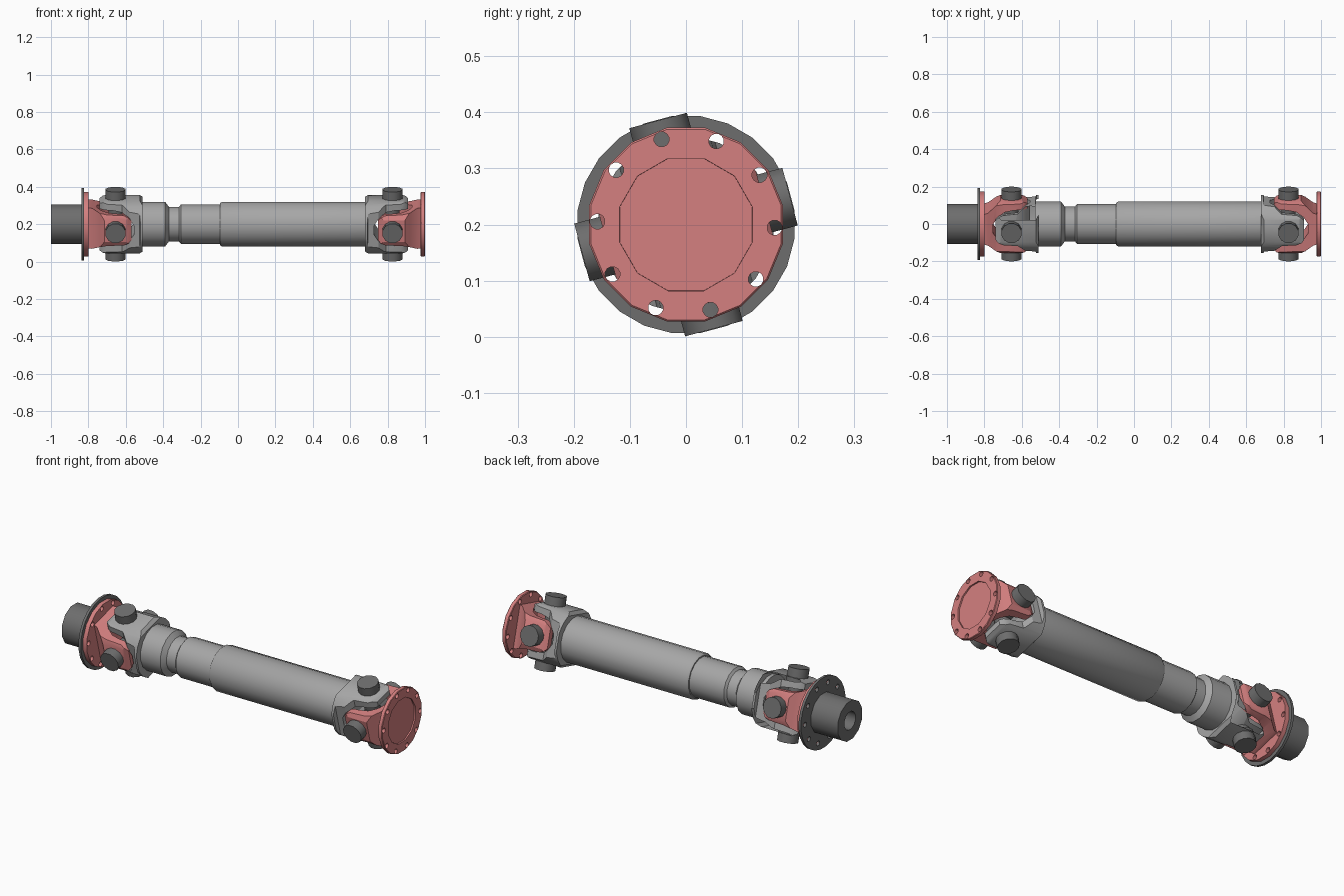
import bpy, bmesh, math
from mathutils import Matrix, Vector

if "Cube" in bpy.data.objects:
    bpy.data.objects.remove(bpy.data.objects["Cube"])

CZ = 0.2                      # height of the shaft axis
ROLL = math.radians(15)       # roll of the joints about the axis


def material(name, rgb):
    m = bpy.data.materials.new(name)
    m.diffuse_color = (*rgb, 1)
    m.use_nodes = True
    m.node_tree.nodes["Principled BSDF"].inputs["Base Color"].default_value = m.diffuse_color
    return m


RED = material("dusty red", (0.66, 0.215, 0.215))
GREY = material("mid grey", (0.38, 0.38, 0.38))
DARK = material("dark grey", (0.155, 0.155, 0.155))


def finish(name, bm, mat, matrix=None):
    if matrix:
        bm.transform(matrix)
    bmesh.ops.recalc_face_normals(bm, faces=bm.faces)
    me = bpy.data.meshes.new(name)
    bm.to_mesh(me)
    bm.free()
    ob = bpy.data.objects.new(name, me)
    bpy.context.collection.objects.link(ob)
    if mat:
        me.materials.append(mat)
    return ob


def activate(ob):
    bpy.ops.object.select_all(action='DESELECT')
    ob.select_set(True)
    bpy.context.view_layer.objects.active = ob


def smooth(ob, degrees=35):
    activate(ob)
    bpy.ops.object.shade_smooth_by_angle(angle=math.radians(degrees))


def boolean(ob, cutter, operation):
    mod = ob.modifiers.new("cut", 'BOOLEAN')
    mod.object, mod.operation, mod.solver = cutter, operation, 'EXACT'
    activate(ob)
    bpy.ops.object.modifier_apply(modifier=mod.name)
    bpy.data.objects.remove(cutter)


def add_lathe(bm, profile, sides):
    """Closed solid turned about the x axis from (x, radius) points."""
    rings = []
    for x, r in profile:
        ring = []
        for i in range(sides):
            a = 2 * math.pi * (i + 0.5) / sides
            ring.append(bm.verts.new((x, r * math.sin(a), r * math.cos(a))))
        rings.append(ring)
    for a, b in zip(rings, rings[1:]):
        for i in range(sides):
            j = (i + 1) % sides
            bm.faces.new((a[i], a[j], b[j], b[i]))
    bm.faces.new(rings[0])
    bm.faces.new(rings[-1])


def lathe(name, profile, sides, mat, matrix=None):
    bm = bmesh.new()
    add_lathe(bm, profile, sides)
    return finish(name, bm, mat, matrix or Matrix.Translation((0, 0, CZ)))


def prism(name, pts, up, depth, mat, matrix):
    """Outline in (x, z) when up is False, in (x, y) when up is True."""
    bm = bmesh.new()
    put = (lambda a, b, d: (a, b, d)) if up else (lambda a, b, d: (a, d, b))
    ends = [[bm.verts.new(put(a, b, d)) for a, b in pts] for d in (-depth, depth)]
    n = len(pts)
    for i in range(n):
        j = (i + 1) % n
        bm.faces.new((ends[0][i], ends[0][j], ends[1][j], ends[1][i]))
    bm.faces.new(ends[0])
    bm.faces.new(ends[1])
    return finish(name, bm, mat, matrix)


def mirrored(half):
    return half + [(a, -b) for a, b in reversed(half)]


def yoke(name, x, flip, roll, side, plan, mat):
    """Forked ear piece: side outline, trimmed by a plan outline and a round."""
    m = Matrix.Translation((x, 0, CZ)) @ Matrix.Rotation(roll, 4, 'X')
    if flip:
        m = m @ Matrix.Rotation(math.pi, 4, 'Z')
    ob = prism(name, mirrored(side), False, 0.25, mat, m)
    boolean(ob, prism("plan_cutter", mirrored(plan), True, 0.31, None, m), 'INTERSECT')
    boolean(ob, lathe("round_cutter", [(-0.1, 0.157), (0.4, 0.157)], 24, None, m), 'INTERSECT')
    smooth(ob, 30)


def drill(ob, x0, x1):
    """Ring of ten bolt holes."""
    bm = bmesh.new()
    for i in range(10):
        a = math.radians(36 * i - 2)
        part = bmesh.new()
        add_lathe(part, [(x0, 0.0135), (x1, 0.0135)], 12)
        part.transform(Matrix.Translation((0, 0.158 * math.cos(a), CZ + 0.158 * math.sin(a))))
        tmp = bpy.data.meshes.new("hole")
        part.to_mesh(tmp)
        part.free()
        bm.from_mesh(tmp)
        bpy.data.meshes.remove(tmp)
    boolean(ob, finish("hole_cutter", bm, None), 'DIFFERENCE')


# Telescopic shaft
smooth(lathe("shaft_sleeve", [(-0.53, 0.122), (-0.39, 0.122), (-0.37, 0.095), (-0.30, 0.095)], 16, GREY))
smooth(lathe("shaft_inner_tube", [(-0.315, 0.095), (-0.305, 0.108), (-0.085, 0.108)], 16, GREY))
smooth(lathe("shaft_main_tube", [(-0.095, 0.115), (-0.085, 0.122), (0.70, 0.122)], 16, GREY))

# Input stub with blind bore
smooth(lathe("input_stub", [(-0.90, 0.05), (-1.0, 0.05), (-1.0, 0.11), (-0.83, 0.11)], 12, DARK))

# Flanges with bolt holes
flanges = [
    lathe("input_flange", [(-0.837, 0.195), (-0.823, 0.195)], 24, DARK),
    lathe("left_yoke_flange", [(-0.823, 0.176), (-0.800, 0.176)], 16, RED),
    lathe("right_yoke_flange", [(0.976, 0.172), (0.979, 0.176), (0.997, 0.176), (1.0, 0.173)], 16, RED),
]
for ob, x0, x1 in zip(flanges, (-0.85, -0.83, 0.96), (-0.81, -0.79, 1.02)):
    drill(ob, x0, x1)
# Shallow twelve-sided recess in the output face
boolean(flanges[2], lathe("recess_cutter", [(0.992, 0.122), (1.05, 0.124)], 12, None), 'DIFFERENCE')
for ob in flanges:
    smooth(ob)

# Yokes: side outline (axis, ear height) and plan outline (axis, half width)
EAR = [(0.20, 0.145), (0.23, 0.130), (0.23, 0.100), (0.16, 0.098), (0.11, 0.088),
       (0.07, 0.060), (0.047, 0.025)]
SHAFT_SIDE = [(0, 0.128), (0.015, 0.145)] + EAR
SHAFT_PLAN = [(-0.05, 0.150), (0.012, 0.150), (0.016, 0.128), (0.07, 0.122),
              (0.11, 0.088), (0.19, 0.082), (0.215, 0.070), (0.26, 0.020)]
FLANGE_SIDE = [(-0.004, 0.082), (0.02, 0.090), (0.085, 0.145)] + EAR
FLANGE_PLAN = [(-0.06, 0.116), (0.02, 0.112), (0.06, 0.094), (0.10, 0.086),
               (0.19, 0.082), (0.215, 0.070), (0.26, 0.020)]
for label, shaft_x, flange_x, flip in (("left", -0.51, -0.80, True), ("right", 0.68, 0.978, False)):
    yoke(label + "_shaft_yoke", shaft_x, flip, ROLL, SHAFT_SIDE, SHAFT_PLAN, GREY)
    yoke(label + "_flange_yoke", flange_x, not flip, ROLL + math.pi / 2, FLANGE_SIDE, FLANGE_PLAN, RED)

# Cross pins with bearing caps
PIN = [(-0.192, 0.055), (-0.12, 0.055), (-0.12, 0.04), (0.12, 0.04), (0.12, 0.055), (0.192, 0.055)]
for label, x in (("left", -0.655), ("right", 0.826)):
    for i, kind in enumerate(("upright", "sideways")):
        m = (Matrix.Translation((x, 0, CZ)) @ Matrix.Rotation(ROLL + i * math.pi / 2, 4, 'X')
             @ Matrix.Rotation(math.pi / 2, 4, 'Y'))
        smooth(lathe(f"{label}_{kind}_cross_pin", PIN, 12, DARK, m))
